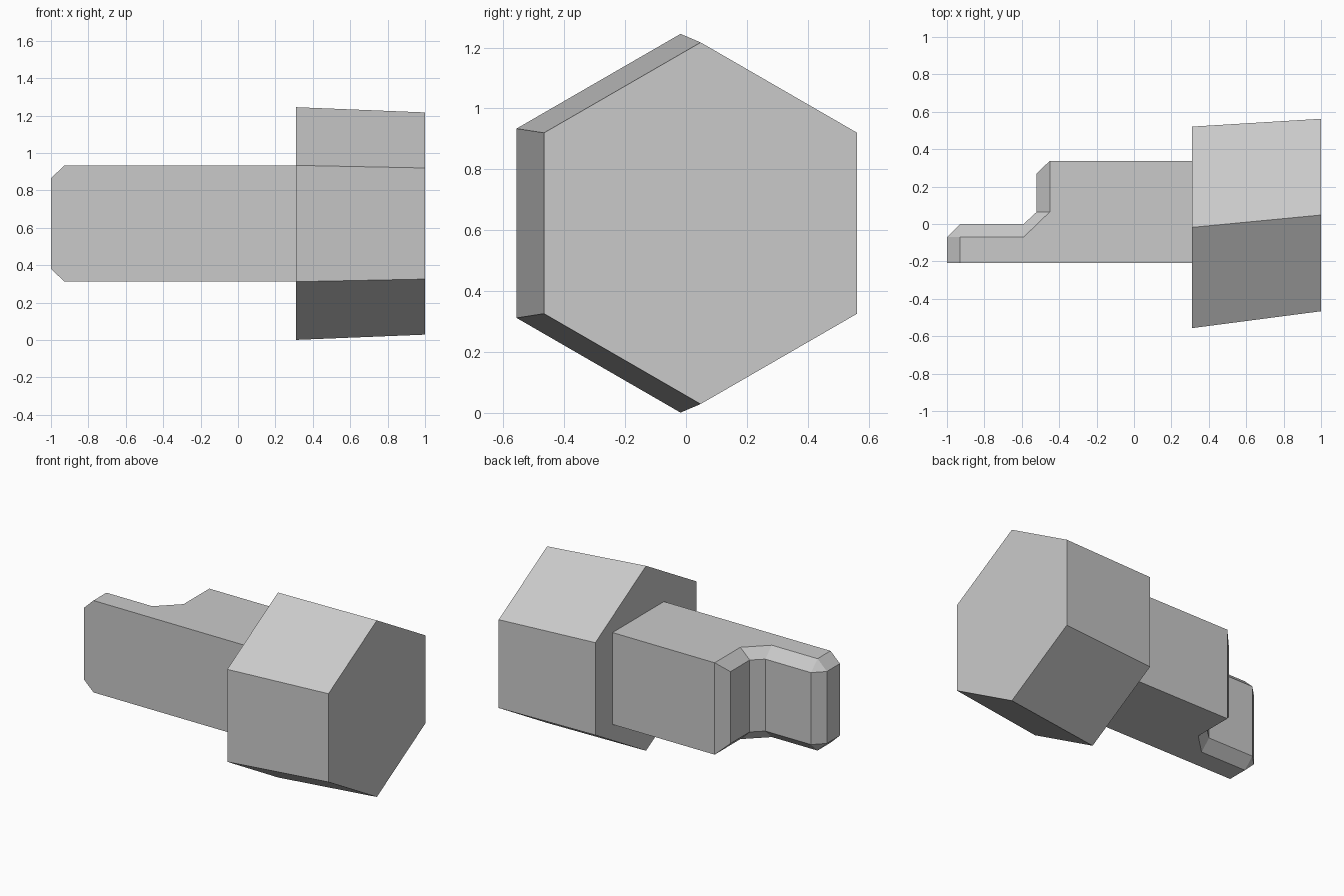
import bpy, math

cube = bpy.data.objects.get("Cube")
if cube:
    bpy.data.objects.remove(cube, do_unlink=True)

grey = bpy.data.materials.new("plain grey")
grey.use_nodes = True
colour = (0.59, 0.59, 0.59, 1)
grey.diffuse_color = colour
grey.node_tree.nodes["Principled BSDF"].inputs["Base Color"].default_value = colour


def loft(name, rings):
    """Skin equal-length rings of points and cap both ends."""
    n = len(rings[0])
    verts = [p for ring in rings for p in ring]
    faces = [tuple(reversed(range(n))), tuple(range(len(verts) - n, len(verts)))]
    for r in range(len(rings) - 1):
        for i in range(n):
            j = (i + 1) % n
            faces.append((r * n + i, r * n + j, (r + 1) * n + j, (r + 1) * n + i))
    mesh = bpy.data.meshes.new(name)
    mesh.from_pydata(verts, [], faces)
    mesh.materials.append(grey)
    obj = bpy.data.objects.new(name, mesh)
    bpy.context.collection.objects.link(obj)
    # Merge points shared by neighbouring rings and fix normals
    import bmesh
    bm = bmesh.new()
    bm.from_mesh(mesh)
    bmesh.ops.remove_doubles(bm, verts=bm.verts, dist=0.0005)
    bmesh.ops.recalc_face_normals(bm, faces=bm.faces)
    bm.to_mesh(mesh)
    bm.free()
    return obj


# Six-sided head, slightly tapered and slanted
MID = 0.623


def hexagon(x, y, radius):
    angles = [math.radians(90 + 60 * i) for i in range(6)]
    return [(x, y + radius * math.cos(a), MID + radius * math.sin(a)) for a in angles]


loft("hex_head", [hexagon(0.31, -0.018, 0.622), hexagon(1.0, 0.048, 0.594)])

# Stepped shaft: chamfered outline (outer) paired with its flat face (inner)
outer = [(0.32, -0.208), (0.32, 0.338), (-0.45, 0.338), (-0.52, 0.27),
         (-0.52, 0.065), (-0.59, 0), (-0.93, 0), (-1, -0.07), (-1, -0.208)]
inner = [(0.32, -0.208), (0.32, 0.338), (-0.45, 0.338), (-0.45, 0.338),
         (-0.45, 0.065), (-0.59, -0.07), (-0.93, -0.07), (-0.93, -0.07), (-0.93, -0.208)]
HALF, CHAMFER = 0.309, 0.067


def level(sign, chamfered):
    # Points that stay on the inner outline keep the full height
    ring = []
    for o, i in zip(outer, inner):
        drop = CHAMFER if chamfered and o != i else 0
        x, y = o if chamfered else i
        ring.append((x, y, MID + sign * (HALF - drop)))
    return ring


loft("stepped_shaft", [level(-1, False), level(-1, True), level(1, True), level(1, False)])
